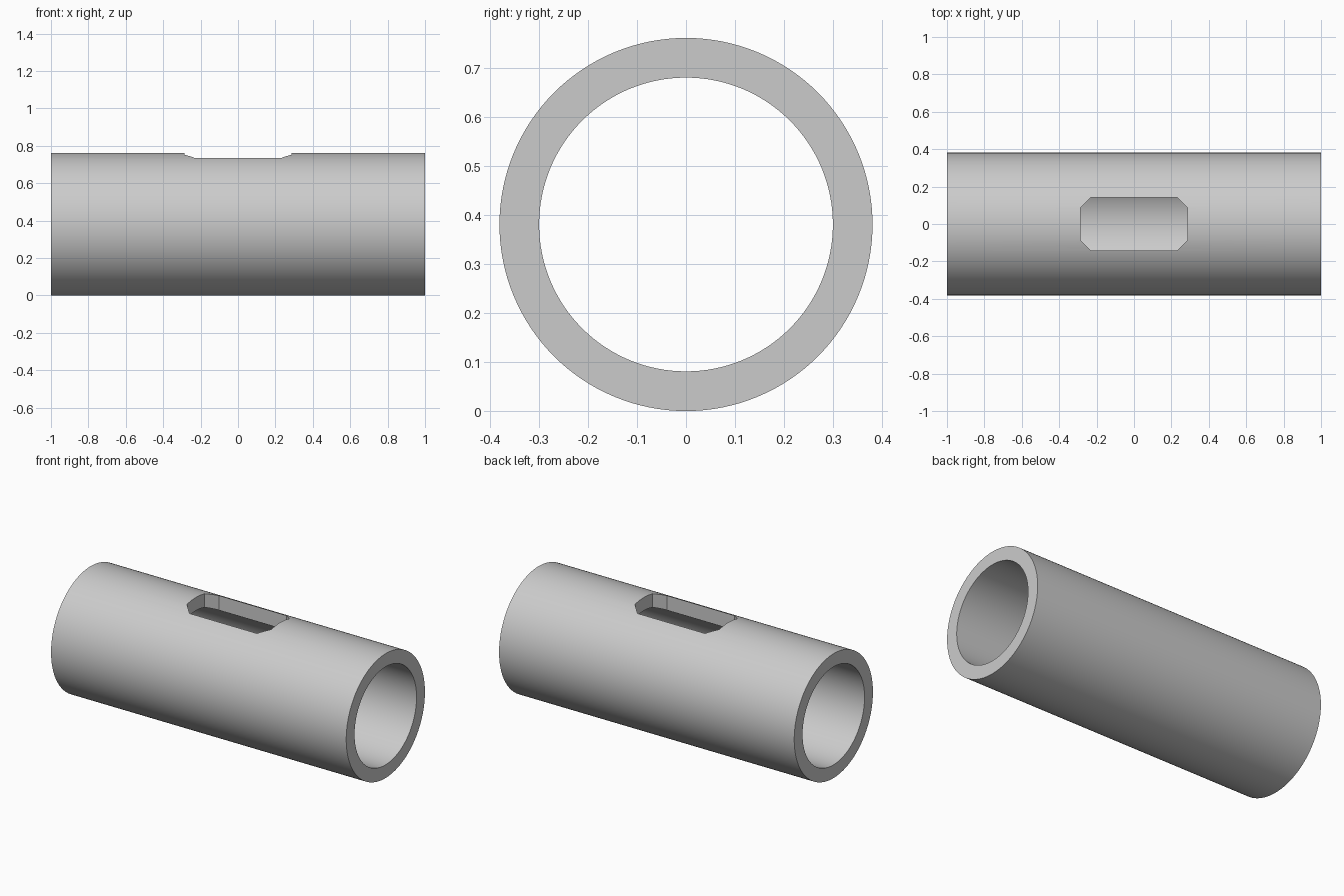
import bpy, bmesh, math
from mathutils import Matrix

OUTER, INNER, LENGTH, SIDES = 0.381, 0.30, 2.0, 128
WIN_X, WIN_Y, CORNER = 0.286, 0.143, 0.057

cube = bpy.data.objects.get("Cube")
if cube:
    bpy.data.objects.remove(cube, do_unlink=True)

grey = bpy.data.materials.new("plain_grey")
grey.use_nodes = True
colour = (0.6, 0.6, 0.6, 1)
grey.diffuse_color = colour
grey.node_tree.nodes["Principled BSDF"].inputs["Base Color"].default_value = colour


def add_object(name, bm):
    bmesh.ops.recalc_face_normals(bm, faces=bm.faces)
    mesh = bpy.data.meshes.new(name)
    bm.to_mesh(mesh)
    bm.free()
    mesh.materials.append(grey)
    obj = bpy.data.objects.new(name, mesh)
    bpy.context.collection.objects.link(obj)
    return obj


# Hollow tube: a rectangular wall section spun around the x axis
bm = bmesh.new()
half = LENGTH / 2
section = [bm.verts.new((x, 0, r)) for x, r in
           ((-half, OUTER), (half, OUTER), (half, INNER), (-half, INNER))]
edges = [bm.edges.new((section[i], section[(i + 1) % 4])) for i in range(4)]
bmesh.ops.spin(bm, geom=section + edges, cent=(0, 0, 0), axis=(1, 0, 0),
               angle=math.tau, steps=SIDES, use_merge=True)
bmesh.ops.remove_doubles(bm, verts=bm.verts, dist=0.0001)
bmesh.ops.transform(bm, matrix=Matrix.Translation((0, 0, OUTER)), verts=bm.verts)
tube = add_object("tube", bm)

# Window cutter: a rectangle with chamfered corners, through the top wall only
bm = bmesh.new()
outline = []
for sx, sy in ((1, 1), (-1, 1), (-1, -1), (1, -1)):
    corner = [(sx * WIN_X, sy * (WIN_Y - CORNER)), (sx * (WIN_X - CORNER), sy * WIN_Y)]
    outline += corner if sx * sy > 0 else corner[::-1]
face = bm.faces.new([bm.verts.new((x, y, OUTER)) for x, y in outline])
top = bmesh.ops.extrude_face_region(bm, geom=[face])["geom"]
bmesh.ops.translate(bm, vec=(0, 0, OUTER * 1.5),
                    verts=[v for v in top if isinstance(v, bmesh.types.BMVert)])
cutter = add_object("window_cutter", bm)
cutter.hide_render = True

# Cut the window and smooth the curved walls
cut = tube.modifiers.new("window", 'BOOLEAN')
cut.operation = 'DIFFERENCE'
cut.solver = 'EXACT'
cut.object = cutter
bpy.ops.object.select_all(action='DESELECT')
tube.select_set(True)
bpy.context.view_layer.objects.active = tube
bpy.ops.object.modifier_apply(modifier=cut.name)
bpy.data.objects.remove(cutter, do_unlink=True)
bpy.ops.object.shade_smooth_by_angle(angle=math.radians(30))
